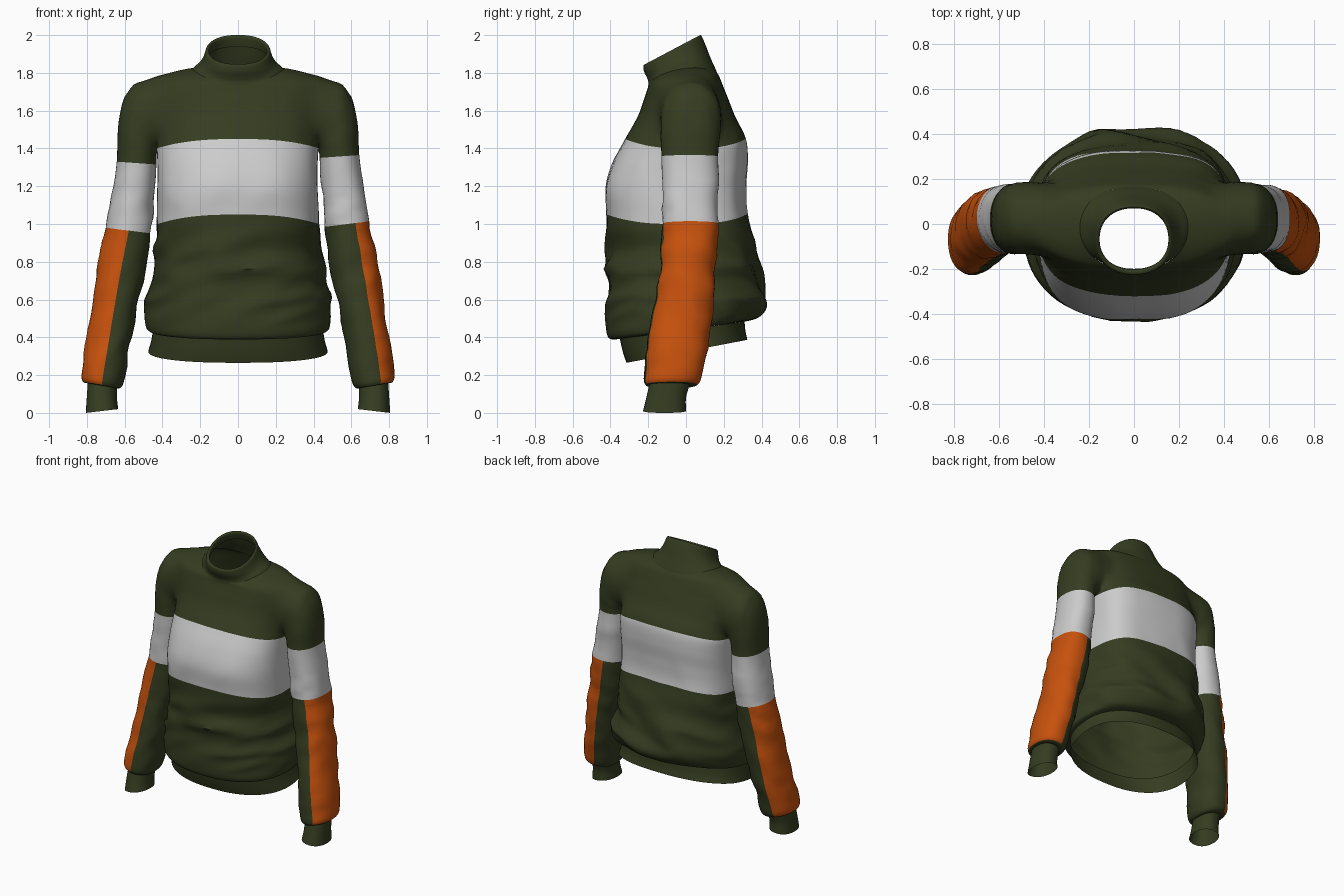
import bpy, bmesh, math
from mathutils import Vector, noise

if "Cube" in bpy.data.objects:
    bpy.data.objects.remove(bpy.data.objects["Cube"])


def material(name, rgb):
    m = bpy.data.materials.new(name)
    m.diffuse_color = (*rgb, 1)
    m.use_nodes = True
    m.node_tree.nodes["Principled BSDF"].inputs["Base Color"].default_value = m.diffuse_color
    return m


GREEN, WHITE, ORANGE, OPENING = range(4)
MATS = [material("green_knit", (0.036, 0.046, 0.015)),
        material("white_knit", (0.6, 0.6, 0.6)),
        material("orange_knit", (0.57, 0.083, 0.004)),
        material("opening_helper", (0, 0, 0))]


def spline(rows, n):
    """Catmull-Rom through rows of numbers, n steps per span."""
    out = []
    for i in range(len(rows) - 1):
        p0, p1 = rows[max(i - 1, 0)], rows[i]
        p2, p3 = rows[i + 1], rows[min(i + 2, len(rows) - 1)]
        for k in range(n):
            t = k / n
            out.append([0.5 * (2 * b + (c - a) * t + (2 * a - 5 * b + 4 * c - d) * t * t
                               + (3 * b - a - 3 * c + d) * t ** 3)
                        for a, b, c, d in zip(p0, p1, p2, p3)])
    return out + [list(rows[-1])]


def spow(v, e):
    return math.copysign(abs(v) ** e, v)


def bump(z, lo, hi, fade):
    return max(0, min(1, (z - lo) / fade, (hi - z) / fade))


def loft(name, rings, paint=None, caps=False):
    """Skin a list of equal point rings; paint(ring, segment) picks the colour."""
    bm = bmesh.new()
    vs = [[bm.verts.new(p) for p in r] for r in rings]
    n = len(rings[0])
    for i in range(len(vs) - 1):
        for j in range(n):
            k = (j + 1) % n
            f = bm.faces.new((vs[i][j], vs[i][k], vs[i + 1][k], vs[i + 1][j]))
            f.material_index = paint(i, j) if paint else GREEN
    if caps:
        for r in (vs[0], vs[-1]):
            bm.faces.new(r).material_index = OPENING
    bmesh.ops.recalc_face_normals(bm, faces=bm.faces)
    me = bpy.data.meshes.new(name)
    bm.to_mesh(me)
    bm.free()
    for m in MATS[:4 if caps else 1]:
        me.materials.append(m)
    ob = bpy.data.objects.new(name, me)
    bpy.context.collection.objects.link(ob)
    return ob


def level_ring(row, n=72, power=2.35):
    """Horizontal ring: base z, half width, front y, back y, tilt, side lift."""
    z, hw, yf, yb, tilt, lift = row
    boxy = bump(z, 0.8, 1.68, 0.25)      # chest and upper back are squarer
    pts = []
    for j in range(n):
        a = 2 * math.pi * j / n
        c, s = math.cos(a), math.sin(a)
        e = 2 / (power + boxy * (0.9 if s > 0 else 0.3))
        y = (yf + yb) / 2 + (yb - yf) / 2 * spow(s, e)
        pts.append(Vector((hw * spow(c, e), y, z + tilt * y + lift * c * c)))
    return pts


def arm_ring(row, side, n=40):
    """Sleeve ring from its outer and inner point (x, z) and its y range."""
    xo, zo, xi, zi, yf, yb = row
    pts = []
    for j in range(n):
        a = 2 * math.pi * j / n
        c, s = spow(math.cos(a), 0.9), spow(math.sin(a), 0.9)
        pts.append(Vector((side * ((xo + xi) / 2 + (xo - xi) / 2 * c),
                           (yf + yb) / 2 + (yb - yf) / 2 * s,
                           (zo + zi) / 2 + (zo - zi) / 2 * c)))
    return pts


def wrinkle(rings, amount, freq):
    """Push ring points in and out with ridged folds; amount depends on height."""
    for r in rings:
        mid = sum(r, Vector()) / len(r)
        for p in r:
            q = Vector((p.x * freq[0] + 0.37, p.y * freq[1] + 0.41,
                        (p.z - 0.35 * p.x) * freq[2] + 0.3))
            fold = 0.4 - 2.0 * abs(noise.noise(q)) + 0.3 * noise.noise(q * 2.1)
            d = Vector((p.x - mid.x, p.y - mid.y, 0)).normalized()
            p += d * fold * amount(p.z)


# Torso with slouching folds above the hem
torso_rows = [
    (0.44, 0.45, -0.35, 0.31, 0.14, 0), (0.455, 0.485, -0.41, 0.38, 0.14, 0),
    (0.53, 0.492, -0.425, 0.42, 0.1, 0), (0.65, 0.468, -0.415, 0.42, 0.04, 0),
    (0.82, 0.438, -0.42, 0.385, 0, -0.02), (1.05, 0.43, -0.42, 0.325, 0, -0.05),
    (1.2, 0.425, -0.425, 0.318, 0, -0.05), (1.33, 0.425, -0.385, 0.325, 0, -0.05),
    (1.45, 0.43, -0.32, 0.315, 0, -0.05), (1.57, 0.44, -0.255, 0.26, 0, -0.03),
    (1.66, 0.46, -0.225, 0.222, 0.03, 0), (1.72, 0.46, -0.207, 0.195, 0.07, 0.025),
    (1.757, 0.4, -0.2, 0.177, 0.12, 0.038), (1.775, 0.235, -0.2, 0.165, 0.15, 0.05)]
STEP = 7
torso_rings = [level_ring(r) for r in spline(torso_rows, STEP)]
wrinkle(torso_rings, lambda z: 0.045 * bump(z, 0.44, 1.0, 0.16), (2.0, 2.0, 5.5))
wrinkle(torso_rings, lambda z: 0.008 * bump(z, 0.9, 1.6, 0.15), (3, 3, 2))
torso = loft("sweater_body", torso_rings,
             lambda i, j: WHITE if 5 * STEP <= i < 8 * STEP else GREEN, True)


# Sleeves: green shoulder, white band, green lower part with orange outer panel
def sleeve(name, side, drop, front_deg, back_deg):
    rows = [(0.3, 1.765, 0.3, 1.43, -0.11, 0.14), (0.49, 1.785, 0.4, 1.4, -0.148, 0.2),
            (0.588, 1.7, 0.422, 1.39, -0.142, 0.195), (0.632, 1.54, 0.43, 1.375, -0.135, 0.18),
            (0.642, 1.365 - drop, 0.432, 1.35 - drop, -0.13, 0.17),
            (0.665, 1.2 - drop, 0.44, 1.185 - drop, -0.128, 0.175),
            (0.7, 1.015 - drop, 0.458, 0.985 - drop, -0.125, 0.17),
            (0.742, 0.8, 0.487, 0.77, -0.14, 0.16), (0.77, 0.6, 0.53, 0.57, -0.165, 0.145),
            (0.8, 0.4, 0.568, 0.36, -0.2, 0.12), (0.828, 0.22, 0.6, 0.18, -0.222, 0.085),
            (0.82, 0.165, 0.62, 0.135, -0.215, 0.06), (0.795, 0.16, 0.64, 0.13, -0.195, 0.02)]
    step, n = 5, 40
    rings = [arm_ring(r, side, n) for r in spline(rows, step)]
    wrinkle(rings, lambda z: 0.013 * bump(z, 0.14, 1.3, 0.15), (4, 4, 6))

    def paint(i, j):
        if i < 4 * step:
            return GREEN
        if i < 6 * step:
            return WHITE
        deg = (j + 0.5) * 360 / n
        return ORANGE if i < 11 * step and (deg < back_deg or deg > 360 - front_deg) else GREEN
    return loft(name, rings, paint, True)


sleeves = [sleeve("right_sleeve", 1, 0, 72, 99), sleeve("left_sleeve", -1, 0.035, 94, 76)]

# Join sleeves and torso into one shell, then open neck, waist and wrists
for s in sleeves:
    mod = torso.modifiers.new("join", 'BOOLEAN')
    mod.operation, mod.solver, mod.object = 'UNION', 'EXACT', s
shell = bpy.data.meshes.new_from_object(
    torso.evaluated_get(bpy.context.evaluated_depsgraph_get()))
torso.modifiers.clear()
torso.data = shell
for s in sleeves:
    bpy.data.objects.remove(s)
bm = bmesh.new()
bm.from_mesh(shell)
bmesh.ops.delete(bm, geom=[f for f in bm.faces if f.material_index == OPENING], context='FACES')
bmesh.ops.remove_doubles(bm, verts=bm.verts, dist=0.002)
# Relax the armhole seams into soft shoulders
for lo, hi, low_z in ((0.27, 0.6, 1.5), (0.31, 0.55, 1.46), (0.34, 0.52, 1.43)):
    area = [v for v in bm.verts if lo < abs(v.co.x) < hi and v.co.z > low_z]
    for _ in range(8):
        bmesh.ops.smooth_vert(bm, verts=area, factor=0.5,
                              use_axis_x=True, use_axis_y=True, use_axis_z=True)
bm.to_mesh(shell)
bm.free()
shell.materials.pop(index=3)

# Hem band
hem = loft("hem_band", [level_ring(r) for r in spline(
    [(0.44, 0.45, -0.35, 0.31, 0.14, 0), (0.38, 0.46, -0.335, 0.315, 0.165, 0),
     (0.325, 0.475, -0.315, 0.325, 0.19, 0)], 4)])

# Mock collar with a small inward turn at the rim
collar = loft("collar", [level_ring(r, 72, 2.2) for r in spline(
    [(1.77, 0.245, -0.2, 0.166, 0.15, 0.05), (1.79, 0.23, -0.2, 0.158, 0.17, 0.045),
     (1.84, 0.205, -0.208, 0.13, 0.3, 0.02),
     (1.9, 0.184, -0.222, 0.105, 0.42, 0), (1.957, 0.168, -0.225, 0.08, 0.52, 0),
     (1.95, 0.153, -0.205, 0.07, 0.52, 0), (1.9, 0.16, -0.2, 0.085, 0.45, 0)], 4)])

# Cuffs
cuffs = [loft(name, [arm_ring(r, side) for r in spline(
    [(0.795, 0.165, 0.64, 0.135, -0.195, 0.02), (0.8, 0.09, 0.64, 0.07, -0.21, 0.0),
     (0.806, 0.0, 0.634, 0.02, -0.228, 0.0)], 4)])
    for name, side in (("right_cuff", 1), ("left_cuff", -1))]

# Smooth shading
for ob in [torso, hem, collar] + cuffs:
    bpy.ops.object.select_all(action='DESELECT')
    ob.select_set(True)
    bpy.context.view_layer.objects.active = ob
    bpy.ops.object.shade_smooth_by_angle(angle=math.radians(50))
